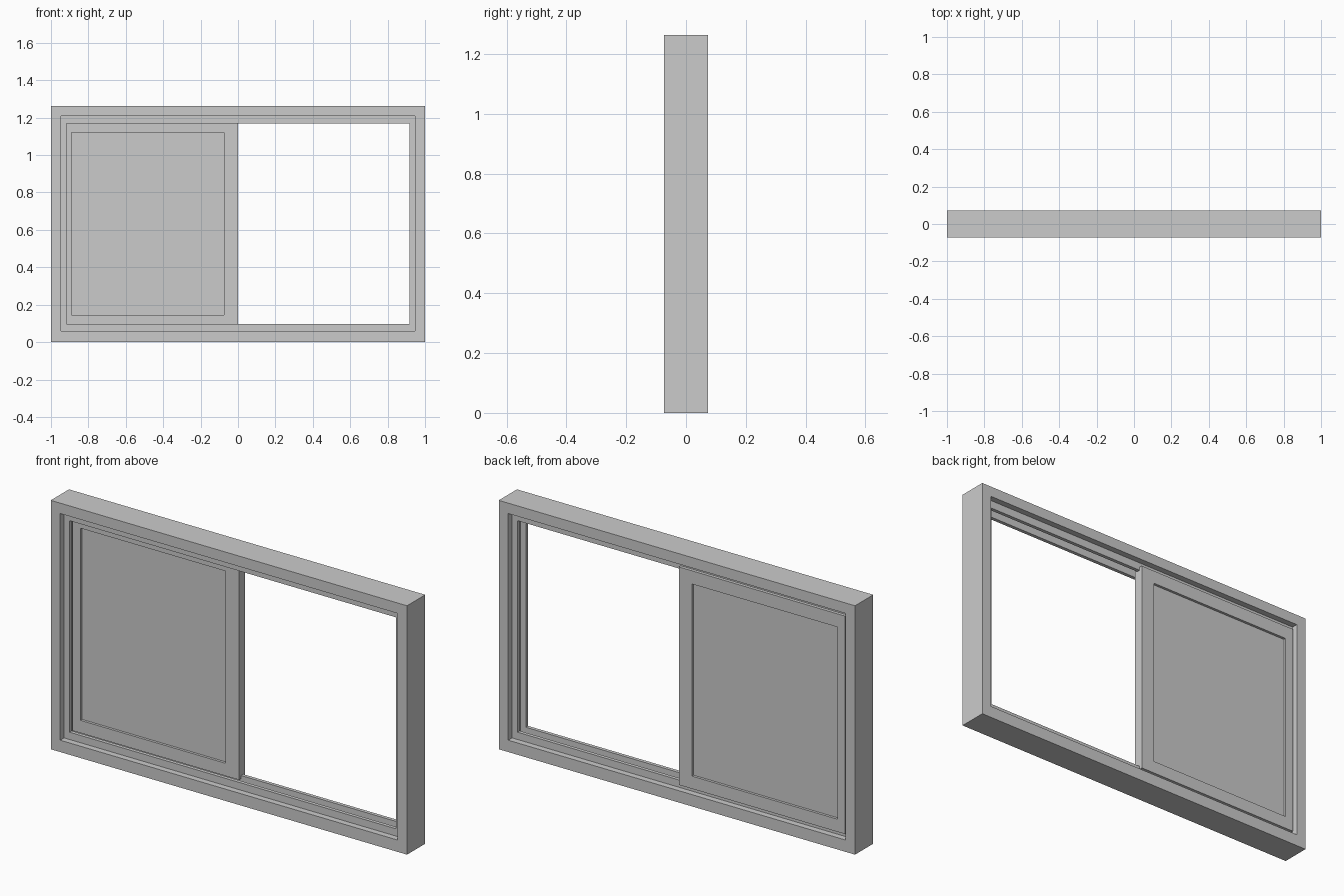
import bpy, bmesh

if "Cube" in bpy.data.objects:
    bpy.data.objects.remove(bpy.data.objects["Cube"])


def rect(r, y, bm):
    x0, x1, z0, z1 = r
    return [bm.verts.new(p) for p in ((x0, y, z0), (x1, y, z0), (x1, y, z1), (x0, y, z1))]


def finish(name, bm):
    bmesh.ops.recalc_face_normals(bm, faces=bm.faces)
    me = bpy.data.meshes.new(name)
    bm.to_mesh(me)
    bm.free()
    ob = bpy.data.objects.new(name, me)
    bpy.context.collection.objects.link(ob)
    return ob


def sweep(name, profile):
    """Closed profile of (rectangle, y) loops joined into a mitred frame."""
    bm = bmesh.new()
    loops = [rect(r, y, bm) for r, y in profile]
    for i, a in enumerate(loops):
        b = loops[(i + 1) % len(loops)]
        for k in range(4):
            n = (k + 1) % 4
            bm.faces.new((a[k], a[n], b[n], b[k]))
    return finish(name, bm)


def slab(name, r, y0, y1):
    bm = bmesh.new()
    a, b = rect(r, y0, bm), rect(r, y1, bm)
    bm.faces.new(a)
    bm.faces.new(b)
    for k in range(4):
        n = (k + 1) % 4
        bm.faces.new((a[k], a[n], b[n], b[k]))
    return finish(name, bm)


# Outer frame with two sliding tracks running all the way round
D = 0.073
outer = (-1, 1, 0, 1.263)
base = (-0.947, 0.947, 0.06, 1.21)
lip = (-0.916, 0.916, 0.097, 1.17)
profile = [(outer, D), (outer, -D), (base, -D)]
for yc in (-0.033, 0.033):
    a, b = yc - 0.009, yc + 0.009
    profile += [(base, a), (lip, a), (lip, b), (base, b)]
profile.append((base, D))
sweep("window_frame", profile)

# Sliding sash on the rear track
sash = (-0.934, 0.0, 0.081, 1.187)
hole = (-0.89, -0.075, 0.145, 1.12)
sweep("sash_frame", [(sash, 0.058), (sash, 0.008), (hole, 0.008), (hole, 0.058)])

# Pane set slightly into the sash
slab("sash_pane", hole, 0.021, 0.045)
